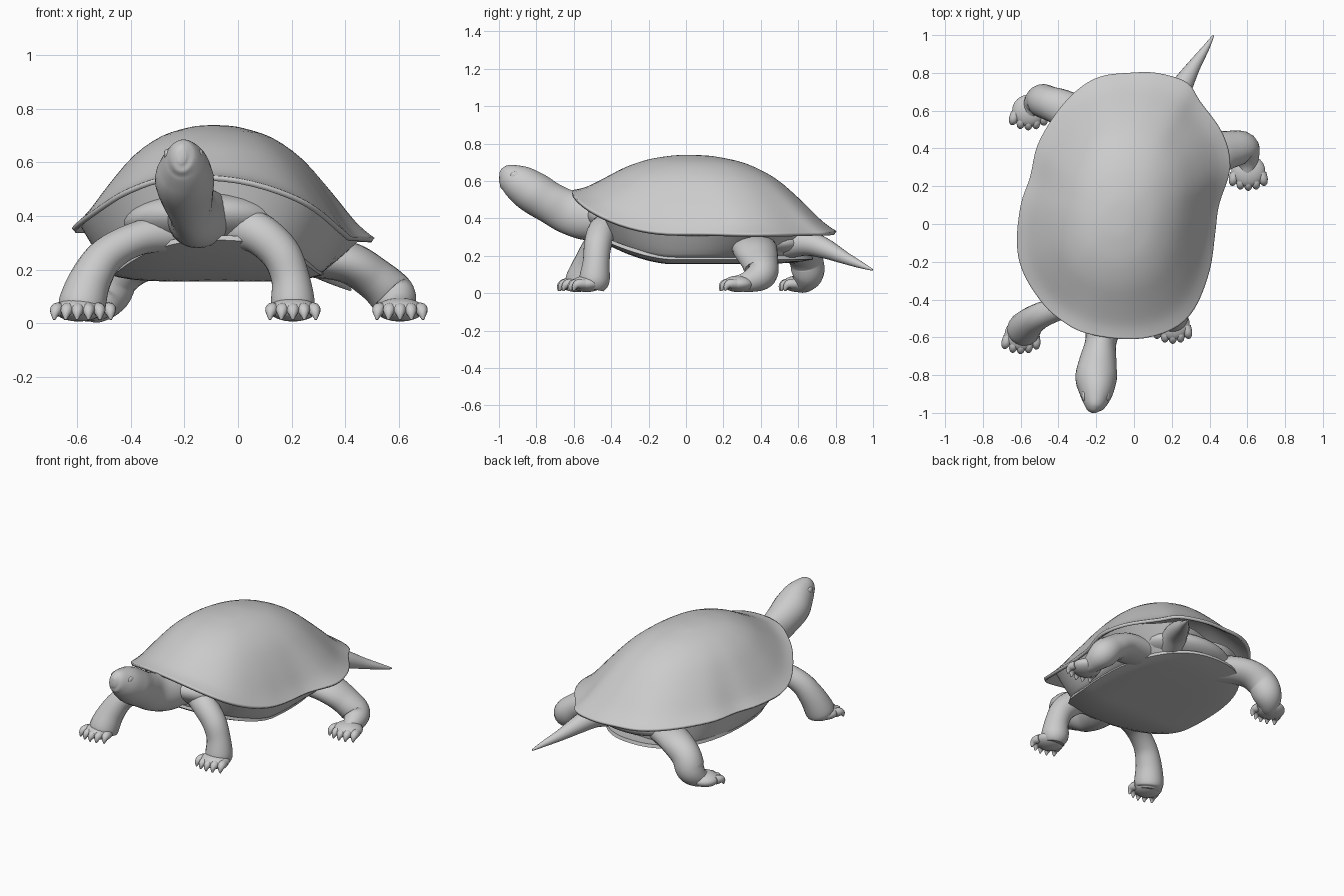
import bpy
import bmesh
import math
from mathutils import Vector

old = bpy.data.objects.get("Cube")
if old:
    bpy.data.objects.remove(old, do_unlink=True)

grey = bpy.data.materials.new("plain grey")
grey.use_nodes = True
grey.diffuse_color = (0.6, 0.6, 0.6, 1)
grey.node_tree.nodes["Principled BSDF"].inputs["Base Color"].default_value = (0.6, 0.6, 0.6, 1)


def spline(points, steps, closed=False):
    """Smooth curve through points of any dimension."""
    pts = [Vector(p) for p in points]
    n = len(pts)
    pick = (lambda i: pts[i % n]) if closed else (lambda i: pts[max(0, min(n - 1, i))])
    result = []
    for i in range(n if closed else n - 1):
        a, b, c, d = (pick(i + k) for k in (-1, 0, 1, 2))
        for s in range(steps):
            t = s / steps
            result.append(0.5 * (2 * b + (c - a) * t + (2 * a - 5 * b + 4 * c - d) * t ** 2
                                 + (3 * b - a - 3 * c + d) * t ** 3))
    if not closed:
        result.append(pts[-1])
    return result


def finish(bm, name, angle=50):
    bmesh.ops.recalc_face_normals(bm, faces=bm.faces)
    mesh = bpy.data.meshes.new(name)
    bm.to_mesh(mesh)
    bm.free()
    mesh.materials.append(grey)
    obj = bpy.data.objects.new(name, mesh)
    bpy.context.collection.objects.link(obj)
    bpy.ops.object.select_all(action='DESELECT')
    obj.select_set(True)
    bpy.context.view_layer.objects.active = obj
    bpy.ops.object.shade_smooth_by_angle(angle=math.radians(angle))
    return obj


def loft(name, rings, start=None, end=None):
    """Skin closed rings, with an optional centre point closing each end."""
    bm = bmesh.new()
    loops = [[bm.verts.new(p) for p in ring] for ring in rings]
    n = len(loops[0])
    for a, b in zip(loops, loops[1:]):
        for i in range(n):
            j = (i + 1) % n
            bm.faces.new((a[i], a[j], b[j], b[i]))
    for loop, tip in ((loops[0], start), (loops[-1], end)):
        if tip is not None:
            v = bm.verts.new(tip)
            for i in range(n):
                bm.faces.new((loop[i], loop[(i + 1) % n], v))
    return finish(bm, name)


def tube(name, path, sides=20, steps=6):
    """Path entries: x, y, z, side radius, upright radius."""
    pts = spline([p if len(p) == 5 else (*p, p[3]) for p in path], steps)
    centres = [Vector(p[:3]) for p in pts]
    rings, side = [], None
    for i, c in enumerate(centres):
        t = (centres[min(i + 1, len(pts) - 1)] - centres[max(i - 1, 0)]).normalized()
        if side is None:
            side = Vector((0, 1, 0)) if abs(t.x) > 0.7 else Vector((1, 0, 0))
        side = (side - t * side.dot(t)).normalized()
        up = side.cross(t)
        angles = [math.tau * k / sides for k in range(sides)]
        rings.append([c + side * pts[i][3] * math.cos(a) + up * pts[i][4] * math.sin(a)
                      for a in angles])
    return loft(name, rings, centres[0], centres[-1])


def ellipsoid(name, centre, radii, tilt=0):
    bm = bmesh.new()
    bmesh.ops.create_uvsphere(bm, u_segments=32, v_segments=18, radius=1)
    bmesh.ops.scale(bm, vec=radii, verts=bm.verts)
    obj = finish(bm, name)
    obj.location = centre
    obj.rotation_euler.x = tilt
    return obj


def foot(name, x, y, turn=0):
    """Flat paw with five stubby toes ending in short claws."""
    ellipsoid(name, (x, y, 0.05), (0.09, 0.085, 0.044))
    for i in range(5):
        k = i - 2
        a = turn + k * 0.13
        head = Vector((math.sin(a), -math.cos(a), 0))
        base = Vector((x + k * 0.035, y - 0.035 + 0.006 * k * k, 0.05))
        knuckle = base + head * 0.035
        tip = base + head * 0.054
        claw = base + head * 0.062
        tube(f"{name}_toe_{i + 1}", [(*base, 0.026), (*knuckle.xy, 0.05, 0.025),
                                     (*tip.xy, 0.036, 0.017), (*claw.xy, 0.012, 0.004)], 12, 4)


# Upper shell: lopsided rim, tilted up at the front and to one side
outline = [(0.12, 0.8), (-0.03, 0.8), (-0.18, 0.78), (-0.3, 0.71), (-0.41, 0.59), (-0.51, 0.42),
           (-0.55, 0.25), (-0.6, 0.1), (-0.62, -0.1), (-0.59, -0.25), (-0.5, -0.4),
           (-0.4, -0.5), (-0.25, -0.58), (0, -0.61), (0.2, -0.56), (0.32, -0.45),
           (0.4, -0.25), (0.43, -0.05), (0.45, 0.1), (0.51, 0.3), (0.47, 0.48),
           (0.35, 0.65), (0.28, 0.75)]


def rim_height(x, y):
    lift = 0.2 * (max(0, -0.05 - y) / 0.55) ** 2
    return 0.335 + lift * (1 - 0.5 * x) - 0.03 * (x + 0.05)


rim = [Vector((p.x, p.y, rim_height(p.x, p.y))) for p in spline(outline, 4, True)]
apex = Vector((-0.09, 0.02, 0.74))
count = len(rim)
even = [sum((rim[(i + k) % count] for k in range(-9, 10)), Vector()) / 19 for i in range(count)]
profile = spline([(0.1, 0.993), (0.2, 0.972), (0.4, 0.885), (0.6, 0.695), (0.77, 0.415),
                  (0.9, 0.155), (0.96, 0.055), (1, 0)], 3)
dome = []
for t, h in profile:
    ring = []
    for p, e in zip(rim, even):
        base = e.lerp(p, t ** 3)
        q = apex.lerp(base, t)
        q.z = base.z + (apex.z - base.z) * h
        ring.append(q)
    dome.append(ring)
shell = loft("upper_shell", dome, start=apex)
thick = shell.modifiers.new("thickness", 'SOLIDIFY')
thick.thickness = 0.02
thick.offset = -1


# Lower shell: plate with a raised front lip
def plate_point(angle, t):
    c, s = math.cos(angle), math.sin(angle)
    x = -0.08 + t * 0.4 * math.copysign(abs(c) ** 0.85, c)
    y = 0.09 + t * 0.59 * math.copysign(abs(s) ** 0.9, s)
    lift = 0.13 * (max(0, -0.08 - y) / 0.42) ** 1.6
    return Vector((x, y, 0.155 + lift + 0.025 * t ** 5))


angles = [math.tau * k / 72 for k in range(72)]
under = [[plate_point(a, t / 10) for a in angles] for t in range(1, 11)]
top = [[plate_point(a, t) + Vector((0, 0, 0.022)) for a in angles] for t in (0.99, 0.9, 0.6)]
loft("lower_shell", under + top, start=plate_point(0, 0), end=plate_point(0, 0) + Vector((0, 0, 0.03)))

# Side bridges and body wall, drawn in at the leg and tail pockets
walls = []
for level in range(6):
    k = level / 5
    ring = []
    for p in rim:
        d = p - apex
        a = math.atan2((p.y - 0.09) / 0.59, (p.x + 0.08) / 0.4)
        flank = abs(math.cos(a)) ** 1.2
        low = plate_point(a, 0.82 + 0.17 * flank) + Vector((0, 0, 0.01))
        high = apex + d * (0.74 + 0.21 * flank)
        high.z = p.z + 0.015
        q = low.lerp(high, k)
        q.z = low.z + (high.z - low.z) * k ** 1.2
        ring.append(q)
    walls.append(ring)
loft("body_wall", walls, start=(-0.08, 0.09, 0.18), end=(-0.09, 0.05, 0.42))
ellipsoid("shoulder_skin", (-0.13, -0.3, 0.37), (0.3, 0.24, 0.105), -0.25)
ellipsoid("rump_skin", (0, 0.48, 0.27), (0.3, 0.2, 0.085))

# Neck and head
tube("neck_and_head", [(-0.13, -0.3, 0.39, 0.15, 0.1), (-0.155, -0.5, 0.4, 0.11, 0.12),
                       (-0.175, -0.62, 0.43, 0.083, 0.117), (-0.19, -0.72, 0.48, 0.098, 0.11),
                       (-0.2, -0.81, 0.535, 0.11, 0.112), (-0.2, -0.88, 0.58, 0.094, 0.102),
                       (-0.205, -0.94, 0.61, 0.068, 0.08), (-0.21, -0.98, 0.62, 0.043, 0.058),
                       (-0.21, -0.998, 0.622, 0.016, 0.026)], 28)
for side, word in ((-1, "right"), (1, "left")):
    ellipsoid(f"{word}_eye", (-0.203 + side * 0.062, -0.91, 0.63), (0.012, 0.028, 0.02))

# Tail
tube("tail", [(0.15, 0.52, 0.265, 0.085), (0.21, 0.64, 0.27, 0.07), (0.26, 0.74, 0.24, 0.055),
              (0.32, 0.84, 0.193, 0.035), (0.38, 0.93, 0.153, 0.019), (0.42, 0.998, 0.125, 0.005)])

# Legs and feet
tube("right_front_leg", [(-0.2, -0.36, 0.34, 0.08), (-0.36, -0.43, 0.32, 0.064),
                         (-0.485, -0.48, 0.257, 0.068), (-0.55, -0.52, 0.165, 0.078),
                         (-0.585, -0.56, 0.06, 0.088), (-0.59, -0.57, 0.025, 0.06)])
foot("right_front_foot", -0.595, -0.585, -0.1)
tube("left_front_leg", [(-0.03, -0.36, 0.35, 0.085), (0.065, -0.44, 0.34, 0.078),
                        (0.155, -0.47, 0.265, 0.074), (0.195, -0.48, 0.17, 0.072),
                        (0.205, -0.49, 0.07, 0.082), (0.205, -0.5, 0.025, 0.06)])
foot("left_front_foot", 0.205, -0.53)
tube("left_hind_leg", [(0.22, 0.36, 0.25, 0.12, 0.075), (0.4, 0.37, 0.23, 0.12, 0.078),
                       (0.51, 0.395, 0.165, 0.1, 0.08), (0.58, 0.4, 0.1, 0.085),
                       (0.6, 0.33, 0.062, 0.058), (0.6, 0.25, 0.05, 0.035)])
foot("left_hind_foot", 0.605, 0.28)
tube("right_hind_leg", [(-0.18, 0.5, 0.24, 0.1, 0.08), (-0.35, 0.6, 0.235, 0.1, 0.08),
                        (-0.45, 0.64, 0.185, 0.09), (-0.49, 0.65, 0.11, 0.088),
                        (-0.53, 0.62, 0.062, 0.064), (-0.56, 0.57, 0.05, 0.035)])
foot("right_hind_foot", -0.555, 0.6, -0.1)
